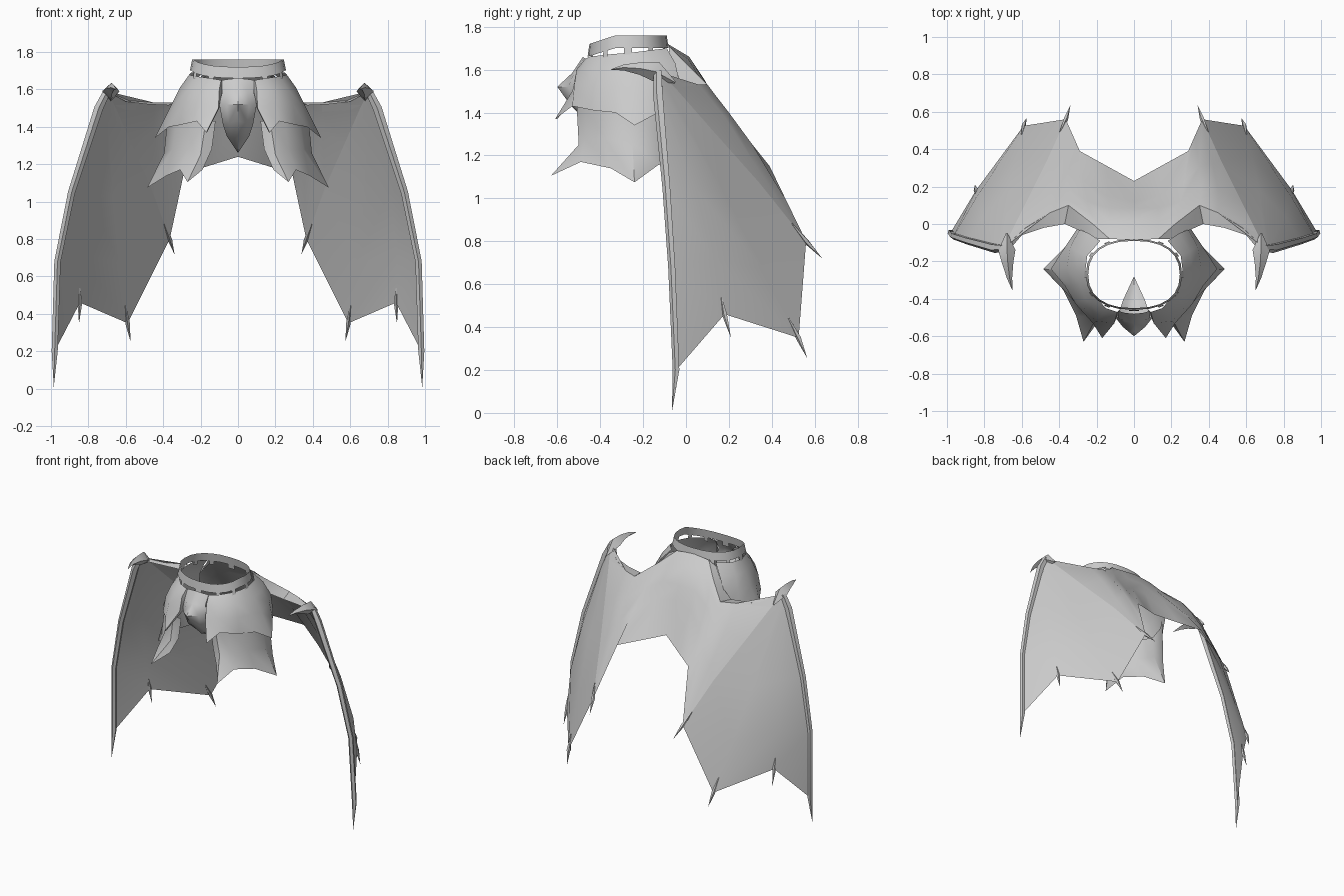
import bpy, bmesh, math
from mathutils import Vector

cube = bpy.data.objects.get("Cube")
if cube:
    bpy.data.objects.remove(cube, do_unlink=True)

COLOUR = (0.6, 0.6, 0.6, 1.0)
grey = bpy.data.materials.new("plain grey")
grey.use_nodes = True
grey.diffuse_color = COLOUR
grey.node_tree.nodes["Principled BSDF"].inputs["Base Color"].default_value = COLOUR
parts = []


def finish(bm, name, mirror=True):
    """Weld, optionally mirror across x, and make the object."""
    if mirror:
        geom = bm.verts[:] + bm.edges[:] + bm.faces[:]
        copy = bmesh.ops.duplicate(bm, geom=geom)["geom"]
        for v in copy:
            if isinstance(v, bmesh.types.BMVert):
                v.co.x *= -1
    bmesh.ops.remove_doubles(bm, verts=bm.verts, dist=0.0005)
    bmesh.ops.recalc_face_normals(bm, faces=bm.faces)
    mesh = bpy.data.meshes.new(name)
    bm.to_mesh(mesh)
    bm.free()
    mesh.materials.append(grey)
    obj = bpy.data.objects.new(name, mesh)
    bpy.context.collection.objects.link(obj)
    parts.append(obj)


def add_sheet(bm, columns, closed=False):
    """Grid of faces between neighbouring columns of points."""
    grid = [[bm.verts.new(p) for p in col] for col in columns]
    pairs = list(zip(grid, grid[1:]))
    if closed:
        pairs.append((grid[-1], grid[0]))
    for a, b in pairs:
        for i in range(len(a) - 1):
            bm.faces.new((a[i], a[i + 1], b[i + 1], b[i]))


def sheet(name, columns):
    bm = bmesh.new()
    add_sheet(bm, columns)
    finish(bm, name)


def spike(name, path, radii, side=(0.3, 1, 0.2), sides=5):
    """Tapered tube along a path, ending in a point."""
    bm = bmesh.new()
    pts = [Vector(p) for p in path]
    rings = []
    for i, (p, r) in enumerate(zip(pts, radii)):
        d = (pts[min(i + 1, len(pts) - 1)] - pts[max(i - 1, 0)]).normalized()
        u = d.cross(Vector(side)).normalized()
        w = d.cross(u)
        angles = [2 * math.pi * k / sides for k in range(sides)]
        rings.append([p + r * (u * math.cos(a) + w * math.sin(a)) for a in angles])
    add_sheet(bm, list(zip(*rings)), closed=True)
    finish(bm, name)


# Wing fingers: wrist, knuckles, membrane corner, claw tip
WRIST = (0.70, -0.13, 1.59)
fingers = [
    [WRIST, (0.745, -0.13, 1.50), (0.89, -0.09, 1.05), (0.965, -0.065, 0.68),
     (0.98, -0.045, 0.20), (0.985, -0.065, 0.01)],
    [WRIST, (0.725, -0.11, 1.50), (0.81, 0.04, 1.05), (0.85, 0.13, 0.72),
     (0.845, 0.18, 0.46), (0.85, 0.21, 0.35)],
    [WRIST, (0.70, -0.08, 1.50), (0.67, 0.18, 1.02), (0.63, 0.36, 0.67),
     (0.59, 0.525, 0.35), (0.575, 0.565, 0.255)],
    [WRIST, (0.66, -0.05, 1.515), (0.57, 0.13, 1.31), (0.465, 0.34, 1.075),
     (0.365, 0.56, 0.80), (0.34, 0.635, 0.72)],
]
spike("leading_finger", fingers[0], [0.02, 0.025, 0.02, 0.018, 0.017, 0.0003])
for n, path in enumerate(fingers[1:]):
    start = Vector(path[3]).lerp(Vector(path[4]), 0.7)
    spike(f"finger_claw_{n + 1}", [start, path[4], path[5]], [0.003, 0.013, 0.0003])
sheet("wing_membranes", [path[:5] for path in fingers])

# Broad hooked thumb claw on the wrist
spike("wrist_claw", [(0.68, -0.05, 1.54), (0.68, -0.14, 1.59), (0.675, -0.21, 1.605),
                     (0.665, -0.29, 1.61), (0.65, -0.355, 1.60)],
      [0.005, 0.046, 0.030, 0.014, 0.0003], side=(1, 0, 0), sides=4)

# Cape across the back, joining the two wings
rib = fingers[3]
sheet("cape", [
    [(0, -0.085, 1.72), (0, 0.015, 1.66), (0, 0.085, 1.555), (0, 0.12, 1.46), (0, 0.23, 1.24)],
    [(0.13, -0.08, 1.71), (0.13, 0.01, 1.65), (0.13, 0.085, 1.55), (0.14, 0.15, 1.44),
     (0.145, 0.31, 1.195)],
    [(0.22, 0.0, 1.63), (0.235, 0.06, 1.57), (0.25, 0.12, 1.48), (0.27, 0.23, 1.35),
     (0.29, 0.39, 1.15)],
    [(0.35, 0.10, 1.53), (0.355, 0.13, 1.49), (0.36, 0.20, 1.40), (0.35, 0.31, 1.25),
     (0.325, 0.47, 0.985)],
    [(0.45, 0.06, 1.53), (0.45, 0.10, 1.48), (0.45, 0.18, 1.38), (0.42, 0.32, 1.16), rib[4]],
    rib[:5],
])
sheet("arm_web", [
    [(0.45, 0.06, 1.53), (0.45, 0.10, 1.48)],
    [(0.58, -0.02, 1.54), (0.60, 0.0, 1.49)],
    rib[:2],
])

# Folded front of the wing arm, running into the skirt
sheet("wing_arm_fold", [
    [WRIST, (0.66, -0.13, 1.57)],
    [(0.58, -0.02, 1.54), (0.60, -0.06, 1.535)],
    [(0.45, 0.06, 1.53), (0.48, -0.02, 1.52)],
    [(0.35, 0.10, 1.53), (0.37, 0.0, 1.515)],
    [(0.22, 0.0, 1.63), (0.28, -0.04, 1.55)],
    [(0.13, -0.08, 1.71), (0.19, -0.08, 1.68)],
])

# Upper skirt tier with pointed hem and a turned-in front lip
sheet("upper_skirt", [
    [(0.07, -0.45, 1.64), (0.085, -0.48, 1.59), (0.10, -0.49, 1.50), (0.165, -0.60, 1.37)],
    [(0.09, -0.47, 1.65), (0.10, -0.51, 1.60), (0.105, -0.53, 1.50), (0.17, -0.61, 1.37)],
    [(0.15, -0.45, 1.66), (0.175, -0.49, 1.60), (0.20, -0.52, 1.53), (0.22, -0.53, 1.43)],
    [(0.225, -0.37, 1.67), (0.26, -0.40, 1.61), (0.295, -0.42, 1.52), (0.31, -0.43, 1.41)],
    [(0.25, -0.31, 1.675), (0.29, -0.32, 1.61), (0.335, -0.33, 1.52), (0.37, -0.33, 1.40)],
    [(0.26, -0.25, 1.68), (0.31, -0.25, 1.61), (0.36, -0.24, 1.51), (0.445, -0.24, 1.34)],
    [(0.25, -0.17, 1.69), (0.30, -0.15, 1.62), (0.34, -0.12, 1.53), (0.36, -0.11, 1.41)],
    [(0.18, -0.09, 1.70), (0.24, -0.05, 1.63), (0.29, -0.03, 1.54), (0.30, -0.02, 1.42)],
])

# Lower skirt tier tucked under the upper one
sheet("lower_skirt", [
    [(0.12, -0.49, 1.43), (0.14, -0.49, 1.28), (0.19, -0.52, 1.17)],
    [(0.17, -0.51, 1.44), (0.20, -0.50, 1.25), (0.27, -0.63, 1.105)],
    [(0.25, -0.47, 1.43), (0.27, -0.47, 1.28), (0.31, -0.49, 1.17)],
    [(0.33, -0.38, 1.42), (0.35, -0.38, 1.28), (0.38, -0.35, 1.14)],
    [(0.38, -0.25, 1.41), (0.395, -0.25, 1.26), (0.485, -0.24, 1.075)],
    [(0.35, -0.13, 1.42), (0.36, -0.13, 1.28), (0.375, -0.13, 1.155)],
    [(0.29, -0.04, 1.43), (0.295, -0.04, 1.28), (0.30, -0.04, 1.18)],
])

# Front tongue bulging out and curling back underneath
sheet("front_tongue", [
    [(0, -0.48, 1.66), (0, -0.53, 1.585), (0, -0.60, 1.52), (0, -0.535, 1.43),
     (0, -0.43, 1.33), (0, -0.28, 1.26)],
    [(0.05, -0.475, 1.655), (0.05, -0.52, 1.585), (0.06, -0.55, 1.52), (0.05, -0.51, 1.42),
     (0.035, -0.42, 1.34), (0, -0.28, 1.26)],
    [(0.085, -0.465, 1.65), (0.085, -0.50, 1.585), (0.10, -0.50, 1.52), (0.08, -0.47, 1.41),
     (0.06, -0.41, 1.35), (0, -0.28, 1.26)],
])

# Belt band, dipping at the front
STEPS = 24


def belt_point(i, grow, drop):
    a = 2 * math.pi * i / STEPS
    c, s = math.cos(a), math.sin(a)
    x = 0.245 * math.copysign(abs(c) ** 0.85, c)
    y = 0.18 * math.copysign(abs(s) ** 0.85, s)
    z = 1.76 - 0.04 * max(0.0, (-y - 0.06) / 0.12)
    return (x * grow, -0.27 + y * grow, z - drop)


bm = bmesh.new()
add_sheet(bm, [[belt_point(i, 1.0, 0.0), belt_point(i, 1.05, 0.06)] for i in range(STEPS)],
          closed=True)
finish(bm, "belt", mirror=False)

# Narrow tabs between belt and skirt, leaving slits
bm = bmesh.new()
for i in range(0, STEPS, 2):
    add_sheet(bm, [[belt_point(i + f, 1.05, 0.055), belt_point(i + f, 1.08, 0.09)]
                   for f in (-0.25, 0.25)])
finish(bm, "belt_tabs", mirror=False)

# Smooth shading with crisp folds
bpy.ops.object.select_all(action="DESELECT")
for obj in parts:
    obj.select_set(True)
bpy.context.view_layer.objects.active = parts[0]
bpy.ops.object.shade_smooth_by_angle(angle=math.radians(40))
